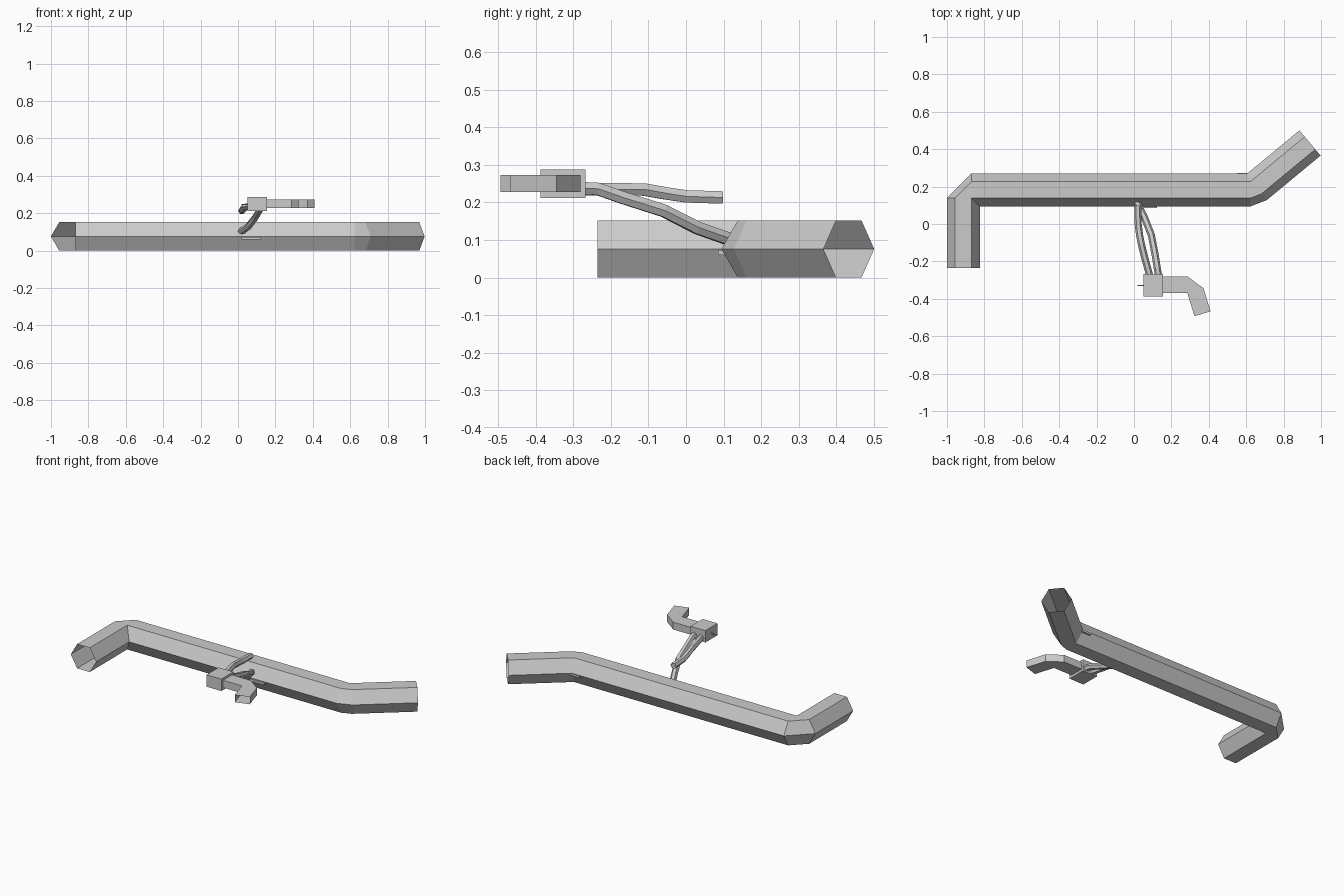
import bpy, bmesh, math
from mathutils import Vector

if "Cube" in bpy.data.objects:
    bpy.data.objects.remove(bpy.data.objects["Cube"])


def sweep(name, points, profile, headings=None):
    """Open shell: profile (side, up) carried along points."""
    pts = [Vector(p) for p in points]
    bm = bmesh.new()
    rings = []
    for i, p in enumerate(pts):
        if headings:
            a = math.radians(headings[i])
            t = Vector((math.cos(a), math.sin(a), 0))
        else:
            t = (pts[min(i + 1, len(pts) - 1)] - pts[max(i - 1, 0)]).normalized()
        side = t.cross(Vector((0, 0, 1))).normalized()
        up = side.cross(t)
        rings.append([bm.verts.new(p + side * u + up * v) for u, v in profile])
    n = len(profile)
    for a, b in zip(rings, rings[1:]):
        for j in range(n):
            k = (j + 1) % n
            bm.faces.new((a[j], a[k], b[k], b[j]))
    finish(name, bm)


def box(name, lo, hi):
    bm = bmesh.new()
    bmesh.ops.create_cube(bm, size=1)
    for v in bm.verts:
        v.co = Vector([l + (c + 0.5) * (h - l) for c, l, h in zip(v.co, lo, hi)])
    finish(name, bm)


def finish(name, bm):
    bmesh.ops.recalc_face_normals(bm, faces=bm.faces)
    mesh = bpy.data.meshes.new(name)
    bm.to_mesh(mesh)
    bm.free()
    bpy.context.collection.objects.link(bpy.data.objects.new(name, mesh))


def hexagon(r):
    return [(r * math.cos(math.radians(60 * i)), r * math.sin(math.radians(60 * i)))
            for i in range(6)]


# Large hexagonal main pipe with open ends
sweep("main_pipe",
      [(-0.912, -0.235, 0.076), (-0.912, 0.14, 0.076), (-0.87, 0.182, 0.076),
       (0.622, 0.182, 0.076), (0.653, 0.195, 0.076), (0.941, 0.433, 0.076)],
      hexagon(0.088), [90, 90, 0, 0, 40, 40])

# Junction box
box("junction_box", (0.052, -0.387, 0.212), (0.155, -0.267, 0.287))

# Flat rectangular duct leaving the box
w, h = 0.045, 0.023
sweep("side_duct",
      [(0.15, -0.325, 0.25), (0.285, -0.325, 0.25), (0.329, -0.357, 0.25), (0.366, -0.48, 0.25)],
      [(w, -h), (w, h), (-w, h), (-w, -h)], [0, 0, -73, -73])

# Two thin bent hoses between box and main pipe
sweep("lower_hose",
      [(0.132, -0.28, 0.238), (0.124, -0.235, 0.236), (0.114, -0.17, 0.213), (0.093, -0.06, 0.178),
       (0.058, 0.03, 0.132), (0.016, 0.115, 0.102)], hexagon(0.019))
sweep("upper_hose",
      [(0.085, -0.28, 0.235), (0.06, -0.19, 0.235), (0.04, -0.11, 0.234),
       (0.03, -0.06, 0.225), (0.022, 0.0, 0.216), (0.02, 0.098, 0.213)], hexagon(0.019))

# Small pin and clips
box("box_pin", (0.02, -0.331, 0.243), (0.055, -0.325, 0.249))
box("front_clip", (0.02, 0.085, 0.06), (0.122, 0.11, 0.074))
box("rear_clip", (0.55, 0.25, 0.062), (0.615, 0.274, 0.074))
